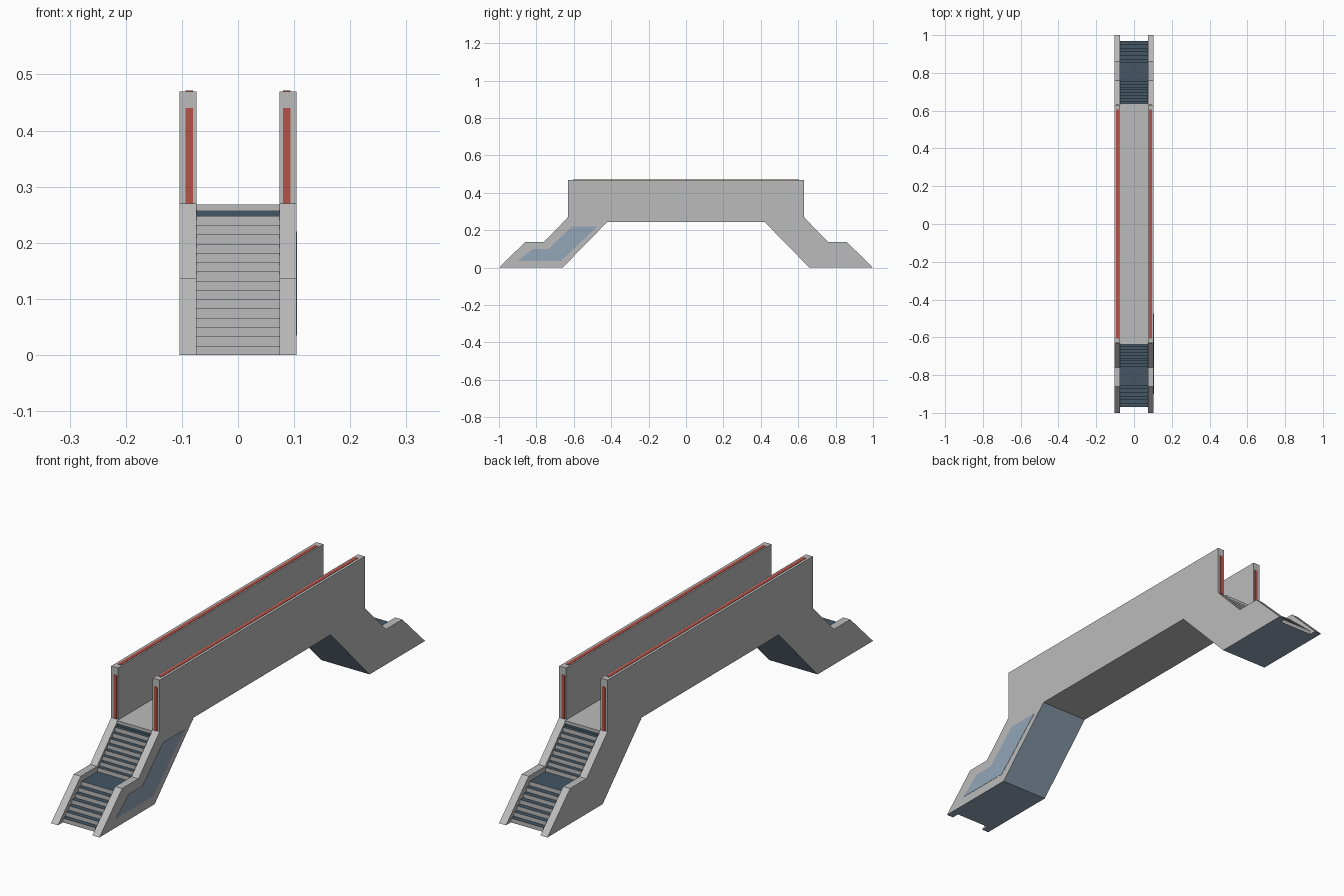
import bpy, bmesh
from mathutils import Vector

if "Cube" in bpy.data.objects:
    bpy.data.objects.remove(bpy.data.objects["Cube"])


def material(name, rgb):
    m = bpy.data.materials.new(name)
    m.diffuse_color = (*rgb, 1)
    m.use_nodes = True
    m.node_tree.nodes["Principled BSDF"].inputs["Base Color"].default_value = m.diffuse_color
    return m


GREY = material("concrete grey", (0.50, 0.50, 0.50))
DARK = material("dark slate", (0.056, 0.093, 0.127))
BLUE = material("pale blue grey", (0.29, 0.38, 0.48))
RED = material("brick red", (0.46, 0.085, 0.062))
MATS = [GREY, DARK, BLUE, RED]

INNER, OUTER = 0.074, 0.104


def extrude_profile(name, pts, x0, x1, rule):
    """Extrude a (y, z) profile from x0 to x1; rule(normal, centre) gives the material index."""
    bm = bmesh.new()
    face = bm.faces.new([bm.verts.new((x0, y, z)) for y, z in pts])
    ext = bmesh.ops.extrude_face_region(bm, geom=[face])
    moved = [v for v in ext["geom"] if isinstance(v, bmesh.types.BMVert)]
    bmesh.ops.translate(bm, verts=moved, vec=Vector((x1 - x0, 0, 0)))
    bmesh.ops.recalc_face_normals(bm, faces=bm.faces)
    for f in bm.faces:
        f.material_index = rule(f.normal, f.calc_center_median())
    me = bpy.data.meshes.new(name)
    bm.to_mesh(me)
    bm.free()
    for m in MATS:
        me.materials.append(m)
    ob = bpy.data.objects.new(name, me)
    bpy.context.collection.objects.link(ob)
    return ob


def rect(y0, y1, z0, z1):
    return [(y0, z0), (y1, z0), (y1, z1), (y0, z1)]


# side walls: stair balustrades and bridge parapet in one outline
half = [(-0.42, 0.245), (-0.66, 0), (-1, 0), (-0.86, 0.137), (-0.76, 0.137),
        (-0.63, 0.27), (-0.63, 0.47)]
outline = half + [(-y, z) for y, z in reversed(half)]


def wall_rule(n, c):
    return 2 if n.z < -0.1 and abs(c.y) > 0.45 else 0


for side, s in (("left", -1), ("right", 1)):
    extrude_profile(side + "_wall", outline, s * INNER, s * OUTER, wall_rule)
    # red strips on the parapet top and both ends
    xs = (s * 0.080, s * 0.094)
    extrude_profile(side + "_top_strip", rect(-0.605, 0.605, 0.469, 0.4715), *xs, lambda n, c: 3)
    for end, e in (("front", -1), ("back", 1)):
        extrude_profile(f"{side}_{end}_strip", rect(e * 0.629, e * 0.6315, 0.27, 0.44),
                        *xs, lambda n, c: 3)

# bridge deck
deck = [(-0.637, 0.268), (-0.637, 0.258), (-0.42, 0.245),
        (0.42, 0.245), (0.637, 0.258), (0.637, 0.268)]
extrude_profile("bridge_deck", deck, -INNER, INNER, lambda n, c: 0)

# staircases: lower flight, landing, upper flight
RISE = 0.0165


def flight(y0, y1, z0, risers):
    run = (y1 - y0) / (risers - 1)
    pts = []
    for i in range(risers):
        y = y0 + i * run
        pts += [(y, z0 + i * RISE), (y, z0 + (i + 1) * RISE)]
    return pts


steps = flight(-0.97, -0.855, 0, 7) + flight(-0.757, -0.65, 7 * RISE, 8)
stair = steps + [(-0.637, 15 * RISE), (-0.637, 0.258), (-0.42, 0.245), (-0.66, 0)]


def stair_rule(n, c):
    if n.z < -0.1:
        return 2
    return 1 if n.z > 0.5 or c.z > 15 * RISE else 0


for end, e in (("front", 1), ("back", -1)):
    extrude_profile(end + "_stairs", [(e * y, z) for y, z in stair], -INNER, INNER, stair_rule)

# pale panel on the right side of the front staircase
panel = [(-0.90, 0.035), (-0.82, 0.10), (-0.735, 0.10), (-0.61, 0.22),
         (-0.475, 0.22), (-0.67, 0.035)]
extrude_profile("stair_side_panel", panel, OUTER - 0.001, OUTER + 0.001, lambda n, c: 2)
